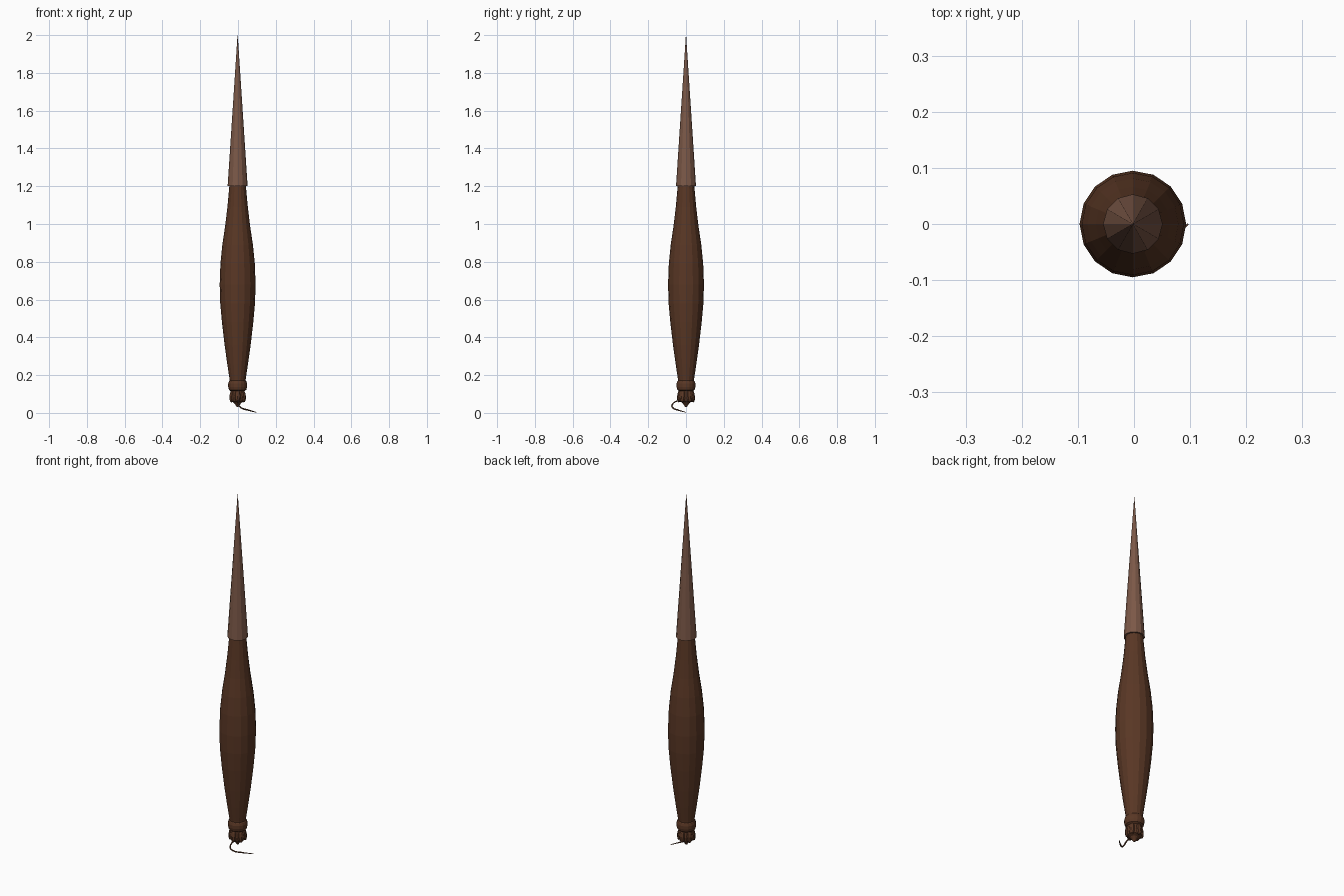
import bpy, bmesh, math
from mathutils import Vector

if "Cube" in bpy.data.objects:
    bpy.data.objects.remove(bpy.data.objects["Cube"])


def material(name, rgb):
    m = bpy.data.materials.new(name)
    m.diffuse_color = (*rgb, 1)
    m.use_nodes = True
    m.node_tree.nodes["Principled BSDF"].inputs["Base Color"].default_value = m.diffuse_color
    return m


DARK = material("dark brown wood", (0.100, 0.038, 0.018))
LIGHT = material("light brown wood", (0.200, 0.098, 0.064))
CX = -0.002  # spindle axis


def finish(bm, name, mat):
    bmesh.ops.recalc_face_normals(bm, faces=bm.faces)
    me = bpy.data.meshes.new(name)
    bm.to_mesh(me)
    bm.free()
    me.materials.append(mat)
    ob = bpy.data.objects.new(name, me)
    bpy.context.collection.objects.link(ob)
    return ob


def lathe(name, profile, sides, mat):
    """Closed turned shape from (radius, height) pairs, bottom to top."""
    bm = bmesh.new()
    rings = []
    for r, z in profile:
        rings.append([bm.verts.new((CX + r * math.cos(a), r * math.sin(a), z))
                      for a in (math.tau * i / sides for i in range(sides))])
    for lo, hi in zip(rings, rings[1:]):
        for i in range(sides):
            j = (i + 1) % sides
            bm.faces.new((lo[i], lo[j], hi[j], hi[i]))
    bm.faces.new(rings[0])
    bm.faces.new(rings[-1])
    bmesh.ops.remove_doubles(bm, verts=bm.verts, dist=0.00005)
    return finish(bm, name, mat)


# Turned body with a swollen middle
lathe("body", [(0.034, 0.10), (0.040, 0.15), (0.043, 0.18), (0.055, 0.26),
               (0.069, 0.36), (0.083, 0.48), (0.092, 0.58), (0.095, 0.68),
               (0.091, 0.79), (0.081, 0.89), (0.066, 0.99), (0.054, 1.09),
               (0.043, 1.21)], 16, DARK)

# Long pointed spike, wider than the body neck where they meet
lathe("spike", [(0.053, 1.20), (0.047, 1.29), (0.0006, 2.0)], 12, LIGHT)

# Collar under the body
lathe("collar", [(0.036, 0.115), (0.046, 0.122), (0.050, 0.138), (0.050, 0.155),
                 (0.046, 0.168), (0.038, 0.175)], 16, DARK)

# Core and pointed bud at the foot
lathe("foot_core", [(0.005, 0.032), (0.012, 0.043), (0.022, 0.055),
                    (0.038, 0.062), (0.042, 0.085), (0.036, 0.12)], 12, DARK)

# Ring of flared lobes around the foot
for k in range(6):
    a = math.tau * (k + 0.5) / 6
    bm = bmesh.new()
    bmesh.ops.create_uvsphere(bm, u_segments=8, v_segments=6, radius=1)
    for v in bm.verts:
        p = v.co.copy()
        out = 0.034 + 0.013 * p.x - 0.004 * p.z
        side = 0.017 * p.y
        v.co = Vector((CX + out * math.cos(a) - side * math.sin(a),
                       out * math.sin(a) + side * math.cos(a),
                       0.090 + 0.035 * p.z))
    finish(bm, "foot_lobe", DARK)

# Thin curling tail
points = [(0, -0.025, 0.066), (0, -0.055, 0.060), (0.004, -0.074, 0.040),
          (0.020, -0.068, 0.025), (0.050, -0.045, 0.016), (0.096, 0, 0.003)]
curve = bpy.data.curves.new("tail", 'CURVE')
curve.dimensions = '3D'
curve.bevel_depth = 0.004
curve.bevel_resolution = 1
curve.resolution_u = 5
curve.use_fill_caps = True
spline = curve.splines.new('BEZIER')
spline.bezier_points.add(len(points) - 1)
for bp, p in zip(spline.bezier_points, points):
    bp.co = p
    bp.handle_left_type = bp.handle_right_type = 'AUTO'
spline.bezier_points[-1].radius = 0.4
curve.materials.append(DARK)
bpy.context.collection.objects.link(bpy.data.objects.new("tail", curve))
